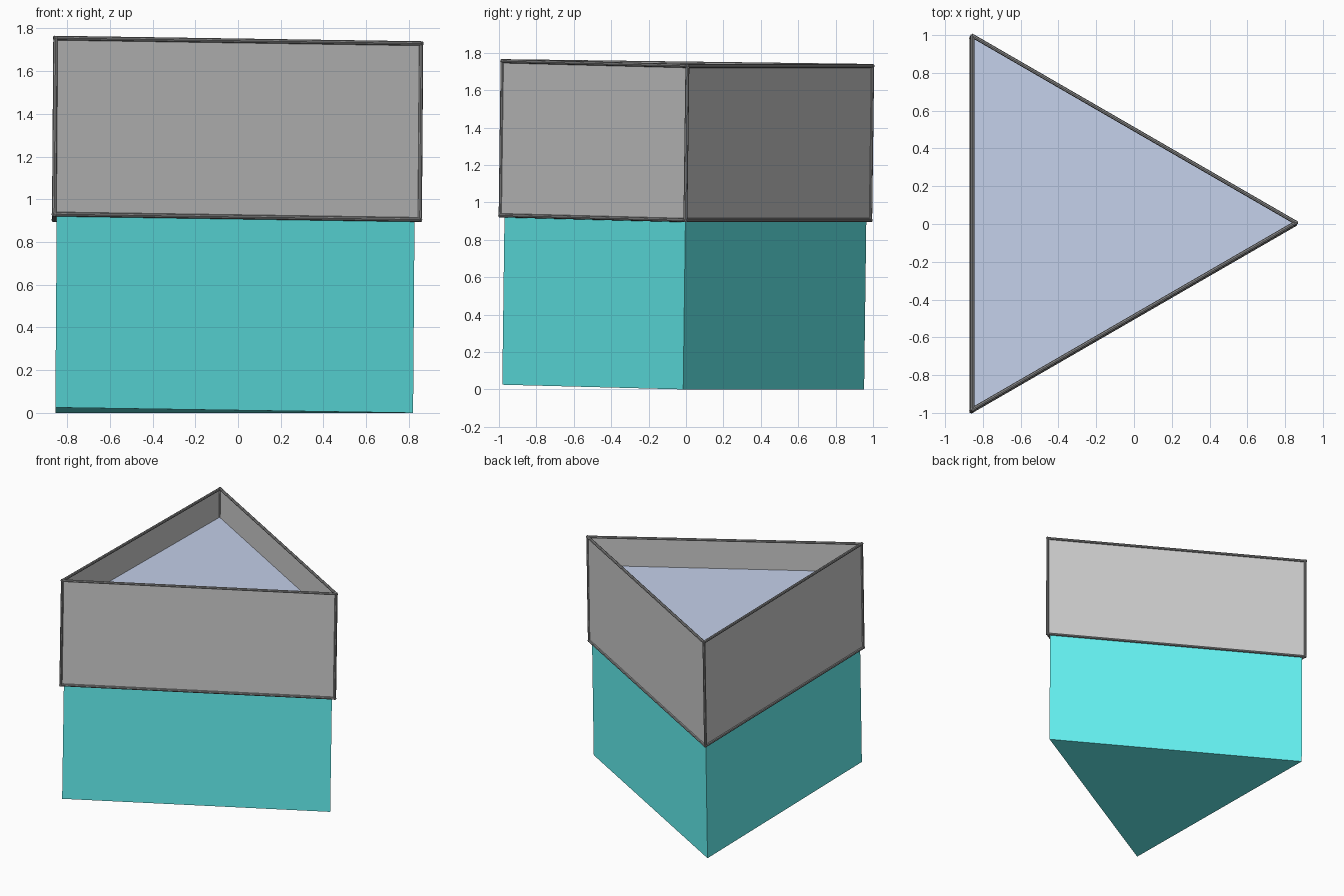
import bpy, bmesh
from math import cos, sin, tau
from mathutils import Vector, Matrix

if "Cube" in bpy.data.objects:
    bpy.data.objects.remove(bpy.data.objects["Cube"])

# The whole prism leans very slightly about its axis
AXIS = Vector((0.0075, 0.013, 1)).normalized()
LEAN = (Matrix.Translation((-0.297, -0.015, 0.0085))
        @ Vector((0, 0, 1)).rotation_difference(AXIS).to_matrix().to_4x4())


def material(name, rgb):
    m = bpy.data.materials.new(name)
    m.diffuse_color = (*rgb, 1)
    m.use_nodes = True
    m.node_tree.nodes["Principled BSDF"].inputs["Base Color"].default_value = m.diffuse_color
    return m


def triangle(radius, z):
    return [Vector((radius * cos(i * tau / 3), radius * sin(i * tau / 3), z)) for i in range(3)]


def finish(name, bm, mat=None):
    mesh = bpy.data.meshes.new(name)
    bm.transform(LEAN)
    bm.to_mesh(mesh)
    bm.free()
    if mat:
        mesh.materials.append(mat)
    ob = bpy.data.objects.new(name, mesh)
    bpy.context.collection.objects.link(ob)
    return ob


def prism(name, radius, z0, z1, mat=None, caps=True):
    bm = bmesh.new()
    low = [bm.verts.new(p) for p in triangle(radius, z0)]
    high = [bm.verts.new(p) for p in triangle(radius, z1)]
    for i in range(3):
        j = (i + 1) % 3
        bm.faces.new((low[i], low[j], high[j], high[i]))
    if caps:
        bm.faces.new(low[::-1])
        bm.faces.new(high)
    return finish(name, bm, mat)


def add_bar(bm, a, b, radius=0.0105, extend=0.008):
    d = b - a
    m = Matrix.Translation((a + b) / 2) @ d.to_track_quat('Z', 'Y').to_matrix().to_4x4()
    bmesh.ops.create_cone(bm, cap_ends=True, segments=8, radius1=radius, radius2=radius,
                          depth=d.length + 2 * extend, matrix=m)


teal = material("teal", (0.13, 0.9, 0.9))
blue = material("blue", (0.55, 0.63, 0.82))
dark = material("dark_grey", (0.27, 0.27, 0.27))

R, LOW, HIGH = 1.141, 0.905, 1.73

# Solid base and thin open wall around the top
prism("base", 1.117, 0, 0.92, teal)
prism("wall", R, LOW, HIGH, caps=False)

# Flat surface inside the wall
bm = bmesh.new()
bm.faces.new([bm.verts.new(p) for p in triangle(R - 0.002, 1.505)])
finish("inner_surface", bm, blue)

# Dark bars along every edge of the wall
bm = bmesh.new()
low, high = triangle(R, LOW), triangle(R, HIGH)
for i in range(3):
    j = (i + 1) % 3
    add_bar(bm, low[i], low[j])
    add_bar(bm, high[i], high[j])
    add_bar(bm, low[i], high[i])
finish("edge_frame", bm, dark)
